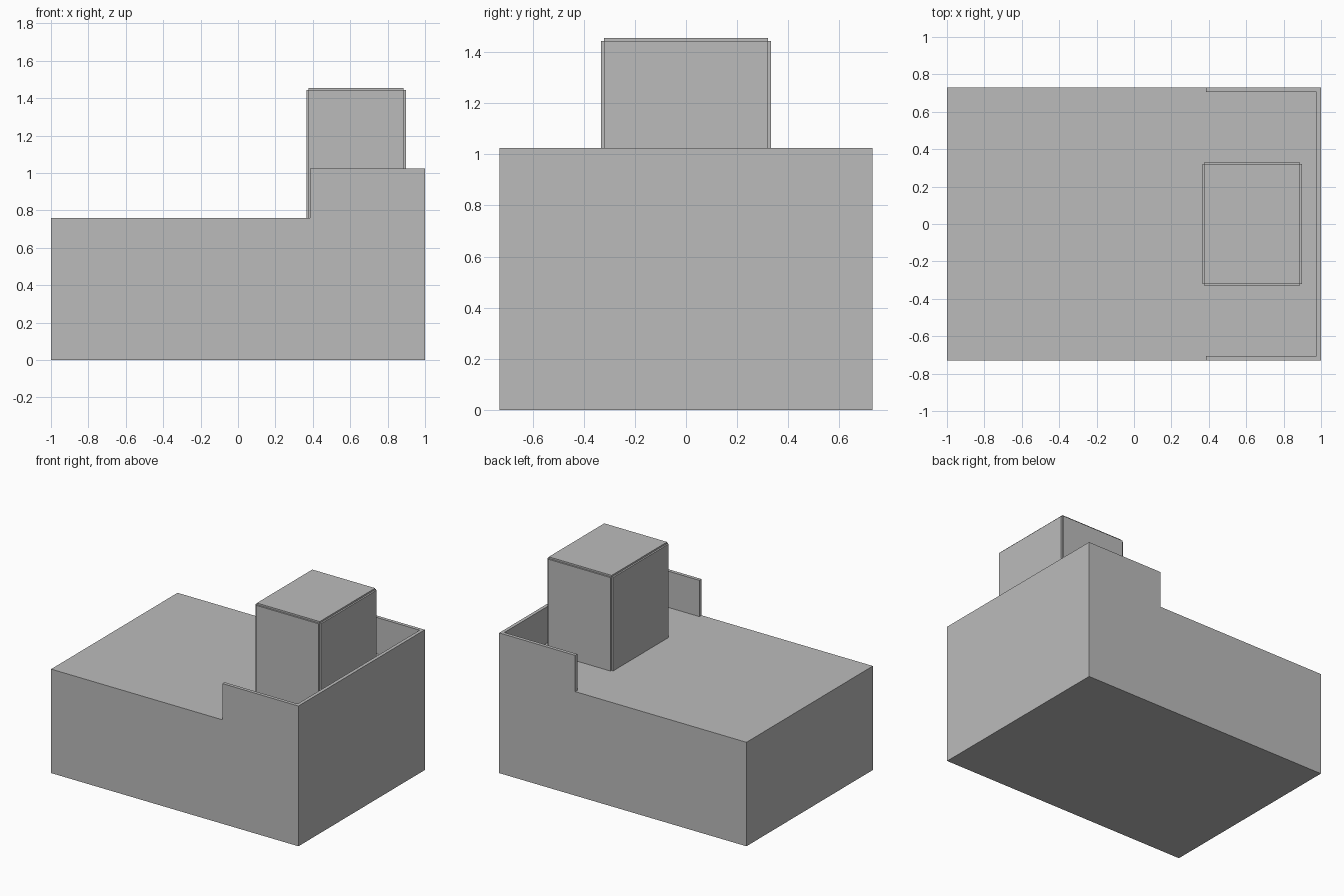
import bpy
import bmesh
from mathutils import Matrix, Vector

cube = bpy.data.objects.get("Cube")
if cube:
    bpy.data.objects.remove(cube, do_unlink=True)

grey = bpy.data.materials.new("plain_grey")
grey.use_nodes = True
colour = (0.5, 0.5, 0.5, 1)
grey.diffuse_color = colour
grey.node_tree.nodes["Principled BSDF"].inputs["Base Color"].default_value = colour

HALF_Y, DECK, RIM = 0.73, 0.76, 1.025
WALL, RIM_START = 0.025, 0.385


def finish(name, bm):
    bmesh.ops.recalc_face_normals(bm, faces=bm.faces)
    mesh = bpy.data.meshes.new(name)
    bm.to_mesh(mesh)
    bm.free()
    mesh.materials.append(grey)
    obj = bpy.data.objects.new(name, mesh)
    bpy.context.collection.objects.link(obj)
    return obj


def prism(name, outline, z0, z1):
    """Extrude a flat outline upward from z0 to z1."""
    bm = bmesh.new()
    face = bm.faces.new([bm.verts.new((x, y, z0)) for x, y in outline])
    top = bmesh.ops.extrude_face_region(bm, geom=[face])["geom"]
    verts = [v for v in top if isinstance(v, bmesh.types.BMVert)]
    bmesh.ops.translate(bm, verts=verts, vec=(0, 0, z1 - z0))
    return finish(name, bm)


# Solid body with a flat deck
prism("body", [(-1, -HALF_Y), (1, -HALF_Y), (1, HALF_Y), (-1, HALF_Y)], 0, DECK)

# Thin U-shaped rim, open toward the long deck
half = [(RIM_START, -HALF_Y), (1, -HALF_Y)]
inner = [(RIM_START, WALL - HALF_Y), (1 - WALL, WALL - HALF_Y)]
mirror = lambda pts: [(x, -y) for x, y in reversed(pts)]
prism("rim_wall", half + mirror(half) + mirror(inner[::-1])
      + inner[::-1], DECK, RIM)

# Cabin core, with a thin raised panel on each side
X0, X1, Y, TOP, STEP = 0.377, 0.885, 0.32, 1.455, 0.012
prism("cabin", [(X0, -Y), (X1, -Y), (X1, Y), (X0, Y)], DECK, TOP)


def panel(name, centre, size):
    bm = bmesh.new()
    bmesh.ops.create_cube(bm, size=1, matrix=Matrix.Translation(centre)
                          @ Matrix.Diagonal(Vector(size).to_4d()))
    return finish(name, bm)


height = TOP - STEP - DECK
mid_x, mid_z = (X0 + X1) / 2, DECK + height / 2
for side, label in ((-1, "right"), (1, "left")):
    panel(f"cabin_panel_{'front' if side < 0 else 'back'}",
          (mid_x, side * (Y + STEP / 2), mid_z), (X1 - X0, STEP, height))
    panel(f"cabin_panel_{label}",
          (mid_x + side * (X1 - X0 + STEP) / 2, 0, mid_z),
          (STEP, 2 * Y, height))
